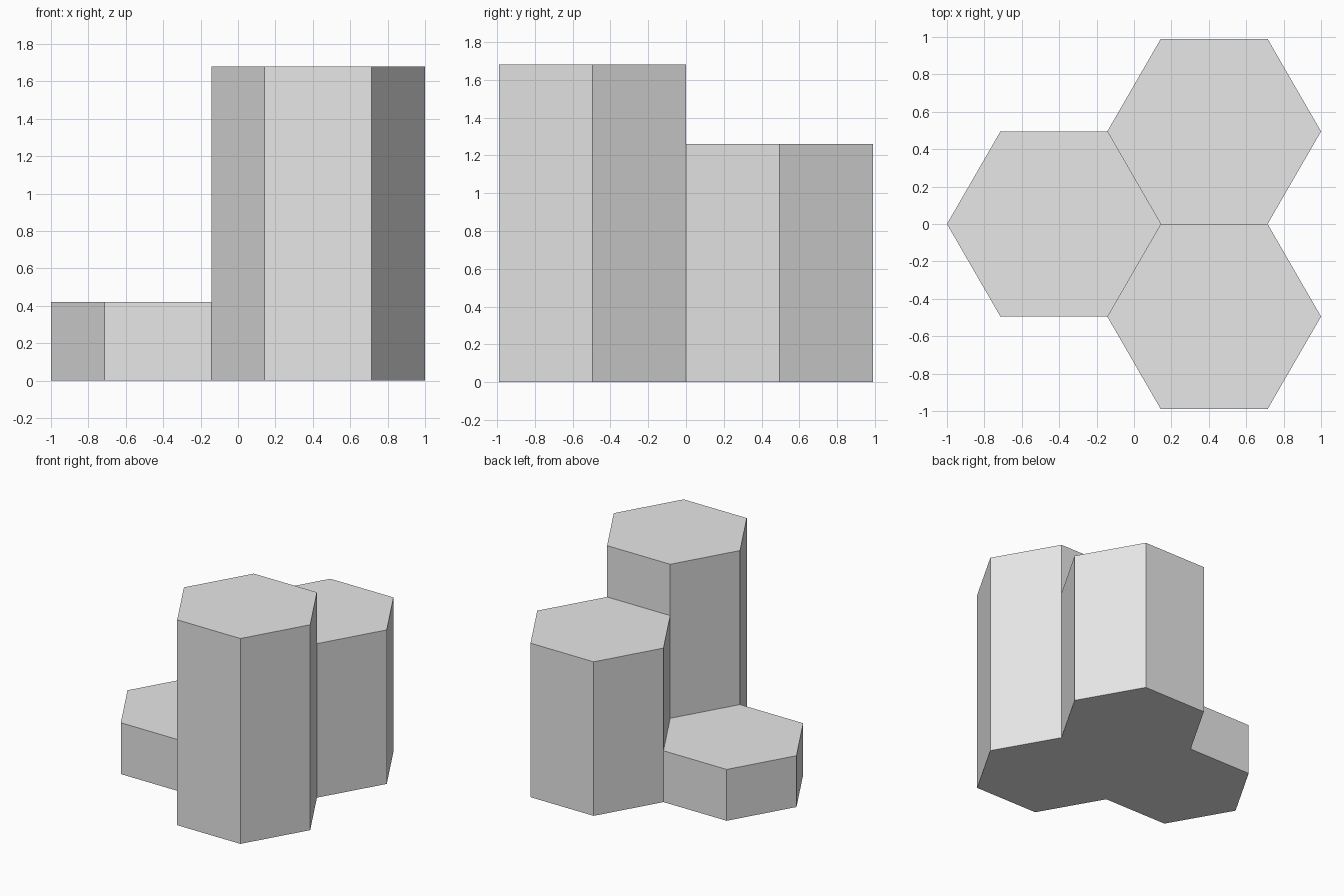
import bpy
import bmesh
from math import cos, sin, pi, sqrt

cube = bpy.data.objects.get("Cube")
if cube:
    bpy.data.objects.remove(cube, do_unlink=True)

R = 4 / 7                      # hexagon radius
APOTHEM = R * sqrt(3) / 2
X = 0.75 * R                   # column centres sit at +-X

# Column centre (x, y) and height
columns = [
    (-X, 0, 0.42),             # short column on the right
    (X, -APOTHEM, 1.68),       # tall column in front
    (X, APOTHEM, 1.26),        # middle column at the back
]

grey = bpy.data.materials.new("light grey")
grey.use_nodes = True
colour = (0.8, 0.8, 0.8, 1)
grey.diffuse_color = colour
grey.node_tree.nodes["Principled BSDF"].inputs["Base Color"].default_value = colour


def neighbour_height(x, y):
    """Height of the column standing at this centre, or 0 for open space."""
    for cx, cy, height in columns:
        if abs(cx - x) < 0.01 and abs(cy - y) < 0.01:
            return height
    return 0


bm = bmesh.new()


def add_face(points):
    return bm.faces.new([bm.verts.new(p) for p in points])


bases = []
for cx, cy, height in columns:
    ring = [(cx + R * cos(k * pi / 3), cy + R * sin(k * pi / 3)) for k in range(6)]
    # Top and base
    add_face([(x, y, height) for x, y in ring])
    bases.append(add_face([(x, y, 0) for x, y in reversed(ring)]))
    # Side walls, only where they rise above the adjoining column
    for k in range(6):
        angle = (k + 0.5) * pi / 3
        low = neighbour_height(cx + 2 * APOTHEM * cos(angle),
                               cy + 2 * APOTHEM * sin(angle))
        if low < height:
            (ax, ay), (bx, by) = ring[k], ring[(k + 1) % 6]
            add_face([(ax, ay, low), (bx, by, low), (bx, by, height), (ax, ay, height)])

# Weld the columns into one shell and merge the base into a single flat face
bmesh.ops.remove_doubles(bm, verts=bm.verts, dist=0.001)
inner = [e for e in bm.edges
         if len(e.link_faces) == 2 and all(f.normal.z < -0.9 or
         all(v.co.z < 0.001 for v in f.verts) for f in e.link_faces)]
bmesh.ops.dissolve_edges(bm, edges=inner, use_verts=False)

mesh = bpy.data.meshes.new("hexagonal_columns")
bm.to_mesh(mesh)
bm.free()
mesh.materials.append(grey)
obj = bpy.data.objects.new("hexagonal_columns", mesh)
bpy.context.collection.objects.link(obj)
